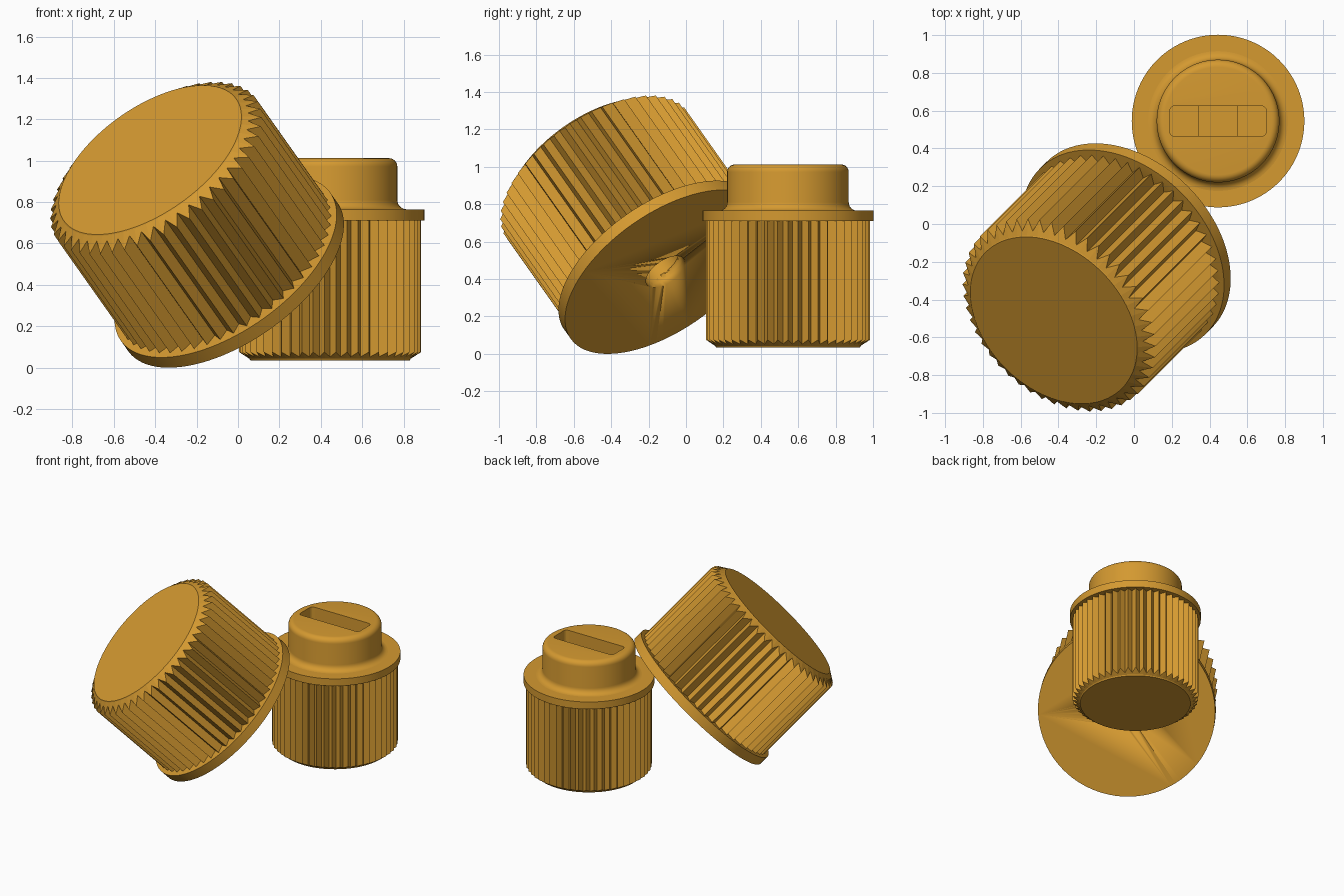
import bpy, bmesh, math
from mathutils import Vector, Matrix

if "Cube" in bpy.data.objects:
    bpy.data.objects.remove(bpy.data.objects["Cube"])

brass = bpy.data.materials.new("warm_brass")
brass.diffuse_color = (0.66, 0.32, 0.03, 1)
brass.use_nodes = True
brass.node_tree.nodes["Principled BSDF"].inputs["Base Color"].default_value = brass.diffuse_color


def lathe(name, rings, count, matrix, smooth=True):
    """Closed solid of stacked rings; each ring is (r_even, z_even, r_odd, z_odd)."""
    bm = bmesh.new()
    loops = []
    for r0, z0, r1, z1 in rings:
        loop = []
        for i in range(count):
            a = math.tau * i / count
            r, z = (r0, z0) if i % 2 == 0 else (r1, z1)
            loop.append(bm.verts.new((r * math.cos(a), r * math.sin(a), z)))
        loops.append(loop)
    for low, high in zip(loops, loops[1:]):
        for i in range(count):
            j = (i + 1) % count
            bm.faces.new((low[i], low[j], high[j], high[i]))
    bm.faces.new(loops[0][::-1])
    bm.faces.new(loops[-1])
    bmesh.ops.recalc_face_normals(bm, faces=bm.faces)
    return finish(name, bm, matrix, smooth)


def finish(name, bm, matrix, smooth=False):
    mesh = bpy.data.meshes.new(name)
    bm.to_mesh(mesh)
    bm.free()
    mesh.materials.append(brass)
    obj = bpy.data.objects.new(name, mesh)
    bpy.context.collection.objects.link(obj)
    obj.matrix_world = matrix
    if smooth:
        bpy.ops.object.select_all(action='DESELECT')
        obj.select_set(True)
        bpy.context.view_layer.objects.active = obj
        bpy.ops.object.shade_smooth_by_angle(angle=math.radians(30))
    return obj


def plain(profile):
    return [(r, z, r, z) for r, z in profile]


def cut(target, cutter):
    cutter.hide_render = True
    cutter.hide_viewport = True
    mod = target.modifiers.new("cut", 'BOOLEAN')
    mod.operation = 'DIFFERENCE'
    mod.solver = 'EXACT'
    mod.object = cutter


def slot_cutter(name, sx, sy, z0, z1, corner, matrix):
    bm = bmesh.new()
    bmesh.ops.create_cube(bm, size=1)
    bmesh.ops.scale(bm, vec=(sx, sy, z1 - z0), verts=bm.verts)
    bmesh.ops.translate(bm, vec=(0, 0, (z0 + z1) / 2), verts=bm.verts)
    if corner:
        upright = [e for e in bm.edges
                   if abs(e.verts[0].co.z - e.verts[1].co.z) > 0.01]
        bmesh.ops.bevel(bm, geom=upright, offset=corner, segments=4,
                        profile=0.5, affect='EDGES')
    return finish(name, bm, matrix)


TEETH = 50

# Tilted cap: leans 45 degrees towards the front left corner
axis = Vector((-0.5, -0.5, math.sqrt(0.5)))
tilt = (Matrix.Translation((-0.025, -0.11, 0.438))
        @ axis.to_track_quat('Z', 'Y').to_matrix().to_4x4())
cap_flange = lathe("cap_flange", plain([(0.62, 0), (0.62, 0.07)]), 96, tilt)
cap_grip = lathe("cap_grip", [
    (0.59, 0.04, 0.535, 0.04),
    (0.59, 0.745, 0.535, 0.78),
    (0.515, 0.795, 0.515, 0.795),
    (0.510, 0.80, 0.510, 0.80)], TEETH * 2, tilt, False)
hole = lathe("shaft_hole_cutter", plain([(0.12, -0.1), (0.12, 0.45)]), 48, tilt)
cut(cap_flange, hole)
cut(cap_grip, hole)

# Upright plug: ridged grip, flange and rounded neck
upright = Matrix.Translation((0.445, 0.545, 0))
lathe("plug_grip", [
    (0.385, 0.035, 0.385, 0.035),
    (0.39, 0.043, 0.39, 0.043),
    (0.44, 0.075, 0.402, 0.052),
    (0.44, 0.72, 0.402, 0.72)], TEETH * 2, upright, False)
lathe("plug_flange", plain([(0.457, 0.71), (0.457, 0.765)]), 96, upright)

# Neck profile with a filleted foot and a rounded shoulder
neck = [(0.37, 0.755)]
for i in range(7):
    a = math.radians(15 * i)
    neck.append((0.37 - 0.045 * math.sin(a), 0.81 - 0.045 * math.cos(a)))
for i in range(7):
    a = math.radians(15 * i)
    neck.append((0.285 + 0.04 * math.cos(a), 0.972 + 0.04 * math.sin(a)))
plug_neck = lathe("plug_neck", plain(neck), 96, upright)

# Key slot with a deeper middle pocket
cut(plug_neck, slot_cutter("slot_cutter", 0.51, 0.16, 0.89, 1.1, 0.025, upright))
cut(plug_neck, slot_cutter("pocket_cutter", 0.205, 0.158, 0.80, 1.1, 0, upright))
